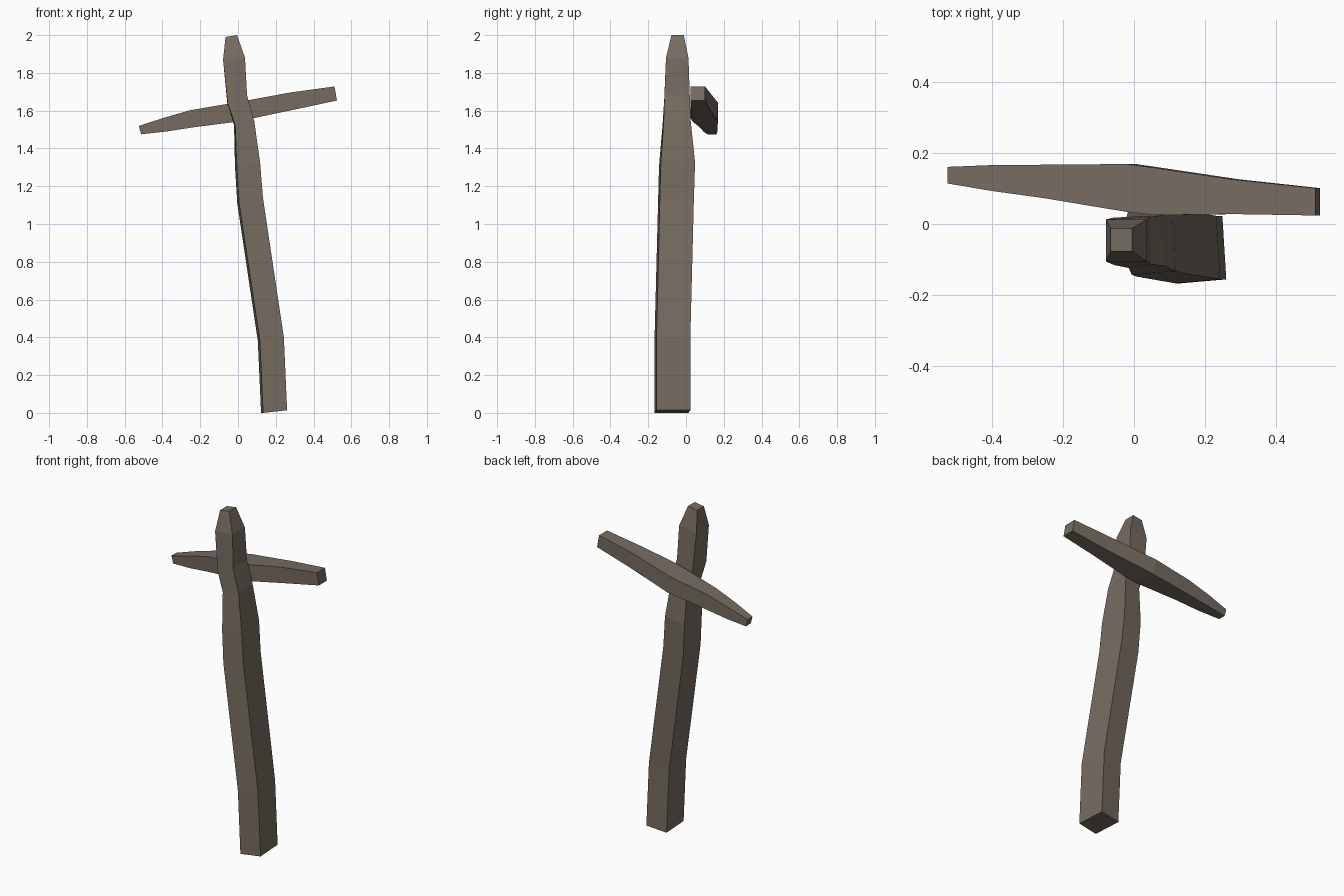
import bpy, bmesh

wood = bpy.data.materials.new("weathered wood")
wood.diffuse_color = (0.181, 0.150, 0.117, 1)


def loft(name, rings):
    """Skin a list of four-cornered rings and cap both ends."""
    bm = bmesh.new()
    loops = [[bm.verts.new(p) for p in ring] for ring in rings]
    for a, b in zip(loops, loops[1:]):
        for i in range(4):
            j = (i + 1) % 4
            bm.faces.new((a[i], a[j], b[j], b[i]))
    bm.faces.new(loops[0][::-1])
    bm.faces.new(loops[-1])
    bmesh.ops.recalc_face_normals(bm, faces=bm.faces)
    mesh = bpy.data.meshes.new(name)
    bm.to_mesh(mesh)
    bm.free()
    mesh.materials.append(wood)
    obj = bpy.data.objects.new(name, mesh)
    bpy.context.collection.objects.link(obj)
    return obj


# Crooked post: left x, right x, left z, right z, front y, back y, twist
post = [
    (0.133, 0.260, 0.000, 0.014, -0.167, 0.023, 0.011),
    (0.116, 0.243, 0.380, 0.398, -0.167, 0.023, 0.011),
    (0.006, 0.132, 1.110, 1.140, -0.148, 0.042, 0.010),
    (-0.006, 0.117, 1.305, 1.325, -0.143, 0.048, 0.010),
    (-0.015, 0.086, 1.525, 1.545, -0.124, 0.025, 0.006),
    (-0.055, 0.048, 1.640, 1.680, -0.116, 0.020, 0.002),
    (-0.079, 0.037, 1.870, 1.880, -0.106, 0.013, 0.000),
    (-0.066, -0.005, 1.990, 2.000, -0.077, -0.012, 0.000),
]
loft("post", [
    [(xl, yf, zl), (xr, yf + t, zr), (xr - t, yb, zr), (xl - t, yb - t, zl)]
    for xl, xr, zl, zr, yf, yb, t in post])

# Tapered crossbar behind the post: top x, top z, bottom x, bottom z, front y, back y
bar = [
    (-0.525, 1.519, -0.513, 1.475, 0.114, 0.161),
    (-0.400, 1.560, -0.385, 1.489, 0.093, 0.166),
    (-0.255, 1.602, -0.235, 1.512, 0.073, 0.167),
    (-0.020, 1.642, 0.005, 1.543, 0.034, 0.169),
    (0.060, 1.656, 0.080, 1.560, 0.025, 0.158),
    (0.275, 1.696, 0.295, 1.605, 0.028, 0.126),
    (0.511, 1.728, 0.524, 1.654, 0.024, 0.101),
]
loft("crossbar", [
    [(xb, yf, zb), (xb, yb, zb), (xt, yb, zt), (xt, yf, zt)]
    for xt, zt, xb, zb, yf, yb in bar])
